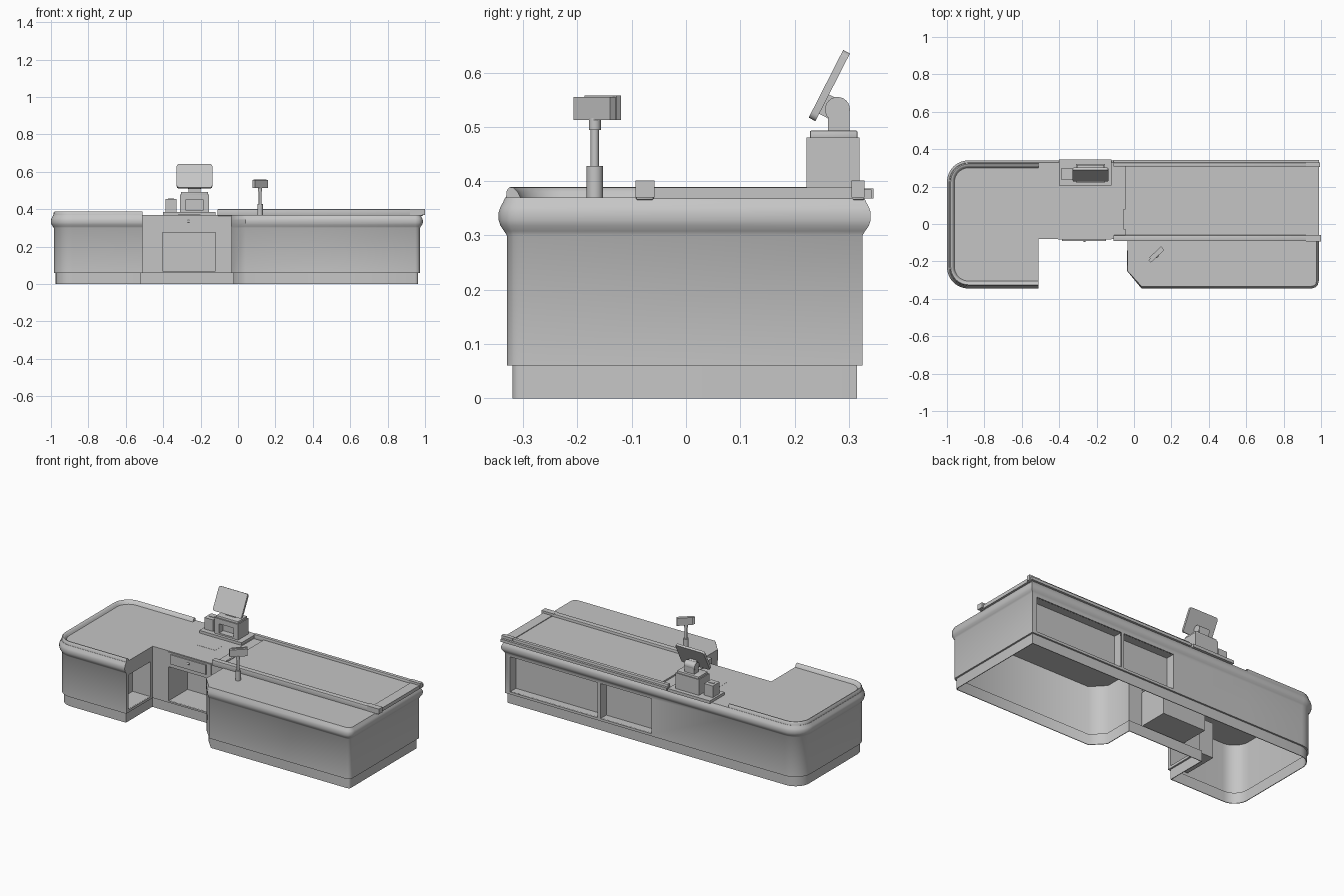
import bpy, bmesh, math
from mathutils import Matrix, Vector

cube = bpy.data.objects.get("Cube")
if cube:
    bpy.data.objects.remove(cube, do_unlink=True)

tone = (0.56, 0.56, 0.56, 1)
grey = bpy.data.materials.new("counter_grey")
grey.use_nodes = True
grey.diffuse_color = tone
grey.node_tree.nodes["Principled BSDF"].inputs["Base Color"].default_value = tone


def shade(obj, angle=40):
    bpy.ops.object.select_all(action="DESELECT")
    obj.select_set(True)
    bpy.context.view_layer.objects.active = obj
    bpy.ops.object.shade_smooth_by_angle(angle=math.radians(angle))


def finish(bm, name, smooth=True):
    bmesh.ops.recalc_face_normals(bm, faces=bm.faces)
    mesh = bpy.data.meshes.new(name)
    bm.to_mesh(mesh)
    bm.free()
    mesh.materials.append(grey)
    obj = bpy.data.objects.new(name, mesh)
    bpy.context.collection.objects.link(obj)
    if smooth:
        shade(obj)
    return obj


def box(name, x, y, z, bevel=0.0, matrix=None, open_side=None):
    """Box from (min, max) ranges, optionally open towards one direction."""
    bm = bmesh.new()
    bmesh.ops.create_cube(bm, size=1)
    for v in bm.verts:
        v.co = [a + (b - a) * (c + 0.5) for (a, b), c in zip((x, y, z), v.co)]
    if open_side:
        bm.normal_update()
        lid = [f for f in bm.faces if f.normal.dot(Vector(open_side)) > 0.9]
        bmesh.ops.delete(bm, geom=lid, context="FACES")
    if bevel:
        bmesh.ops.bevel(bm, geom=bm.edges[:], offset=bevel, segments=2, affect="EDGES", profile=0.5)
    if matrix:
        bm.transform(matrix)
    return finish(bm, name, bool(bevel))


def cylinder(name, radius, depth, centre, axis="Z", sides=24):
    bm = bmesh.new()
    bmesh.ops.create_cone(bm, cap_ends=True, segments=sides, radius1=radius, radius2=radius, depth=depth)
    turn = Matrix.Rotation(math.pi / 2, 4, "Y") if axis == "X" else Matrix()
    bm.transform(Matrix.Translation(centre) @ turn)
    return finish(bm, name)


def arc(cx, cy, r, start, steps):
    """Quarter corner: points paired with their outward direction."""
    out = []
    for i in range(steps + 1):
        a = math.radians(start + 90 * i / steps)
        n = (math.cos(a), math.sin(a))
        out.append((cx + r * n[0], cy + r * n[1], *n))
    return out


def offset(outline, d):
    """Inset every wall for negative d; swell only the outer walls for positive d."""
    if d >= 0:
        return [(x + nx * d, y + ny * d) for x, y, nx, ny in outline]
    pts = [Vector(p[:2]) for p in outline]
    out = []
    for i, p in enumerate(pts):
        e, f = (p - pts[i - 1]).normalized(), (pts[(i + 1) % len(pts)] - p).normalized()
        n, m = Vector((e.y, -e.x)), Vector((f.y, -f.x))
        out.append(p + (n + m) * (d / (1 + n.dot(m))))
    return out


def loft(name, outline, rings):
    """Stack offset copies of the outline, given as (height, offset)."""
    bm = bmesh.new()
    loops = [[bm.verts.new((x, y, z)) for x, y in offset(outline, d)] for z, d in rings]
    n = len(outline)
    for low, high in zip(loops, loops[1:]):
        for i in range(n):
            j = (i + 1) % n
            bm.faces.new((low[i], low[j], high[j], high[i]))
    bm.faces.new(loops[0])
    bm.faces.new(loops[-1])
    return finish(bm, name, False)


def cut(obj, cutters):
    for c in cutters:
        mod = obj.modifiers.new("cut", "BOOLEAN")
        mod.operation = "DIFFERENCE"
        mod.solver = "EXACT"
        mod.object = c
        bpy.context.view_layer.objects.active = obj
        bpy.ops.object.modifier_apply(modifier=mod.name)
        bpy.data.objects.remove(c, do_unlink=True)


# Plan of the counter, anticlockwise from the back right corner
tray = [(-0.51, 0.325, 0, 1)] + arc(-0.885, 0.225, 0.1, 90, 8)
tray += arc(-0.885, -0.23, 0.1, 180, 8) + [(-0.51, -0.33, 0, -1)]
plan = [(0.973, 0.325, 1, 1)] + tray + [
    (-0.51, -0.08, 0, 0), (-0.035, -0.08, 0, 0),
    (-0.035, -0.25, -0.2, 0), (0.04, -0.33, 0, -1)]
plan += arc(0.948, -0.305, 0.025, 270, 3)

# Hollow body with recessed plinth and rounded moulding, open underneath
body = loft("counter_body", plan, [
    (0, -0.01), (0.06, -0.01), (0.06, 0), (0.3, 0), (0.308, 0.005), (0.318, 0.012),
    (0.328, 0.015), (0.343, 0.015), (0.352, 0.012), (0.361, 0.007), (0.37, 0.003)])
hollow = loft("c", plan, [(-0.1, -0.014), (0.064, -0.014), (0.064, -0.004), (0.36, -0.004)])

# Niches: x, y, z ranges and the side they open towards
niches = {
    "long_shelf": ((0.36, 0.94), (0.27, 0.32), (0.075, 0.285), (0, 1, 0)),
    "short_shelf": ((0.0, 0.34), (0.27, 0.32), (0.075, 0.285), (0, 1, 0)),
    "cupboard": ((-0.405, -0.12), (-0.075, 0.1), (0.07, 0.275), (0, -1, 0)),
    "tray_cupboard": ((-0.63, -0.515), (-0.31, -0.1), (0.075, 0.285), (1, 0, 0))}
openings = []
for x, y, z, side in niches.values():
    ranges = [(a - 0.05 * (s < 0), b + 0.05 * (s > 0)) for (a, b), s in zip((x, y, z), side)]
    openings.append(box("c", *ranges))
cut(body, [hollow] + openings)
shade(body, 50)
for key, (x, y, z, side) in niches.items():
    box(key, x, y, z, open_side=side)

# Cash drawer
box("drawer_frame", (-0.405, -0.12), (-0.084, -0.075), (0.285, 0.366))
box("drawer_front", (-0.385, -0.15), (-0.092, -0.08), (0.3, 0.357))
cylinder("drawer_lock", 0.007, 0.012, (-0.265, -0.09, 0.335), "X", 12)

# Raised lip around the bagging tray, sloping inwards
bm = bmesh.new()
rows = [[bm.verts.new((x + nx * d, y + ny * d, z)) for x, y, nx, ny in tray]
        for d, z in ((0.002, 0.365), (0, 0.383), (-0.005, 0.389), (-0.012, 0.388), (-0.02, 0.38), (-0.028, 0.365))]
for a, b in zip(rows, rows[1:] + rows[:1]):
    for i in range(len(tray) - 1):
        bm.faces.new((a[i], a[i + 1], b[i + 1], b[i]))
for i in (0, -1):
    bm.faces.new([r[i] for r in rows])
finish(bm, "tray_lip")

# Conveyor belt with rails
box("conveyor_belt", (-0.045, 0.93), (-0.06, 0.31), (0.365, 0.384))
box("belt_lead_plate", (-0.11, -0.045), (-0.06, 0.31), (0.365, 0.375))
box("belt_end_plate", (0.93, 0.99), (-0.06, 0.31), (0.367, 0.388))
box("front_rail", (-0.11, 0.985), (-0.092, -0.06), (0.365, 0.4), 0.003)
box("back_rail", (-0.11, 0.99), (0.307, 0.328), (0.365, 0.4), 0.003)
box("back_rail_trim", (-0.11, 0.99), (0.325, 0.342), (0.368, 0.385))
box("front_rail_end", (0.92, 1.0), (-0.093, -0.058), (0.37, 0.401))
box("back_rail_end", (0.92, 0.995), (0.305, 0.329), (0.37, 0.401))
box("belt_sensor", (-0.055, -0.045), (-0.03, 0.08), (0.37, 0.388))
box("scanner_window", (-0.32, -0.2), (0.07, 0.15), (0.368, 0.371))

# Till: base plate, receipt printer, housing with recessed front
box("till_base_plate", (-0.4, -0.12), (0.205, 0.345), (0.368, 0.386))
box("receipt_printer", (-0.388, -0.33), (0.235, 0.3), (0.38, 0.455))
box("receipt_slot", (-0.375, -0.343), (0.26, 0.275), (0.452, 0.458))
housing = box("till_housing", (-0.31, -0.155), (0.222, 0.32), (0.38, 0.48))
cut(housing, [box("c", (-0.28, -0.185), (0.2, 0.26), (0.395, 0.45))])
box("till_cap", (-0.305, -0.16), (0.228, 0.316), (0.475, 0.493), 0.003)

# Screen on a hinged neck
box("screen_neck", (-0.265, -0.2), (0.262, 0.301), (0.49, 0.53))
cylinder("screen_hinge", 0.023, 0.07, (-0.2325, 0.279, 0.532), "X")
lean = Matrix.Translation((-0.2325, 0.264, 0.576)) @ Matrix.Rotation(math.radians(-27), 4, "X")
box("screen_arm", (-0.025, 0.025), (0, 0.03), (-0.055, -0.015), 0, lean)
bm = bmesh.new()
bmesh.ops.create_cube(bm, size=1)
bmesh.ops.scale(bm, verts=bm.verts, vec=(0.19, 0.014, 0.14))
corners = [e for e in bm.edges if abs((e.verts[0].co - e.verts[1].co).y) > 0.01]
bmesh.ops.bevel(bm, geom=corners, offset=0.012, segments=4, affect="EDGES", profile=0.5)
bm.transform(lean)
finish(bm, "screen")

# Hand scanner on a post
px, py = 0.118, -0.168
for name, r, z0, z1 in (("post_base", 0.015, 0.365, 0.428), ("post_shaft", 0.0075, 0.42, 0.5),
                        ("post_collar", 0.011, 0.494, 0.516)):
    cylinder(name, r, z1 - z0, (px, py, (z0 + z1) / 2))
turn = Matrix.Translation((px, py + 0.004, 0.535)) @ Matrix.Rotation(math.radians(43), 4, "Z")
box("scanner_head", (-0.05, 0.048), (-0.012, 0.006), (-0.022, 0.02), 0, turn)
box("scanner_back", (-0.036, 0.05), (0.002, 0.014), (-0.022, 0.023), 0, turn)
